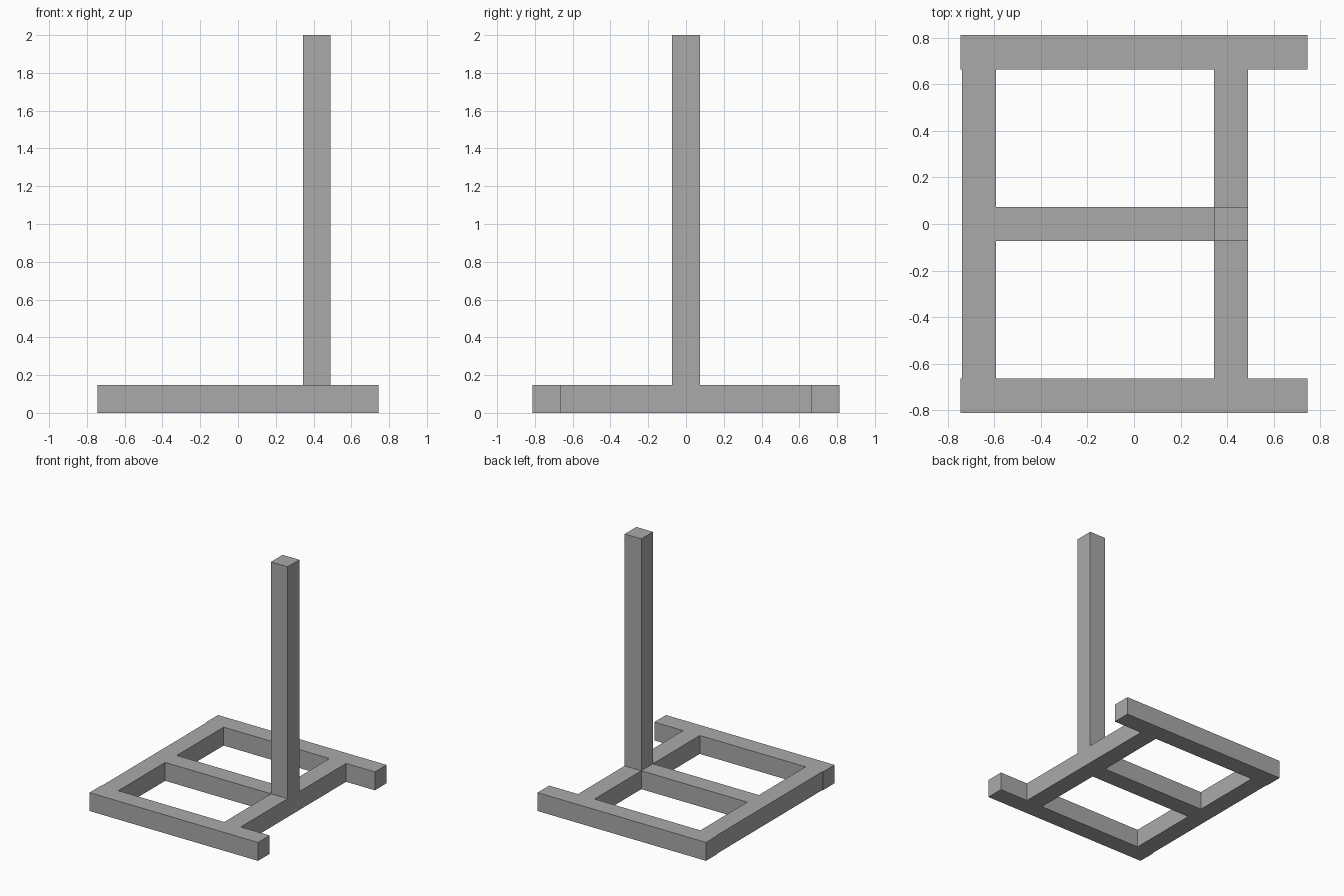
import bpy

cube = bpy.data.objects.get("Cube")
if cube:
    bpy.data.objects.remove(cube, do_unlink=True)

# Single plain grey
grey = bpy.data.materials.new("plain grey")
grey.use_nodes = True
colour = (0.4, 0.4, 0.4, 1)
grey.diffuse_color = colour
grey.node_tree.nodes["Principled BSDF"].inputs["Base Color"].default_value = colour

T = 0.147        # beam thickness
HALF = T / 2
RAIL_Y = 0.738   # rail centre line
INNER_Y = RAIL_Y - HALF
LEFT_X = 0.417   # beam that carries the post
RIGHT_X = -0.666


def beam(name, x, y, z):
    """Box filling the given (min, max) ranges."""
    ranges = (x, y, z)
    bpy.ops.mesh.primitive_cube_add(size=1, location=[(a + b) / 2 for a, b in ranges])
    obj = bpy.context.object
    obj.name = name
    obj.scale = [b - a for a, b in ranges]
    bpy.ops.object.transform_apply(location=False, rotation=False, scale=True)
    obj.data.materials.append(grey)
    return obj


def around(c):
    return (c - HALF, c + HALF)


floor = (0, T)

# Front and back rails
for name, side in (("front_rail", -1), ("back_rail", 1)):
    beam(name, (-0.745, 0.745), around(side * RAIL_Y), floor)

# Cross beams between the rails
beam("right_cross_beam", around(RIGHT_X), (-INNER_Y, INNER_Y), floor)
beam("left_cross_beam", around(LEFT_X), (-INNER_Y, INNER_Y), floor)

# Middle beam joining the cross beams
beam("middle_beam", (RIGHT_X + HALF, LEFT_X - HALF), around(0), floor)

# Upright post
beam("post", around(LEFT_X), around(0), (T, 2))
